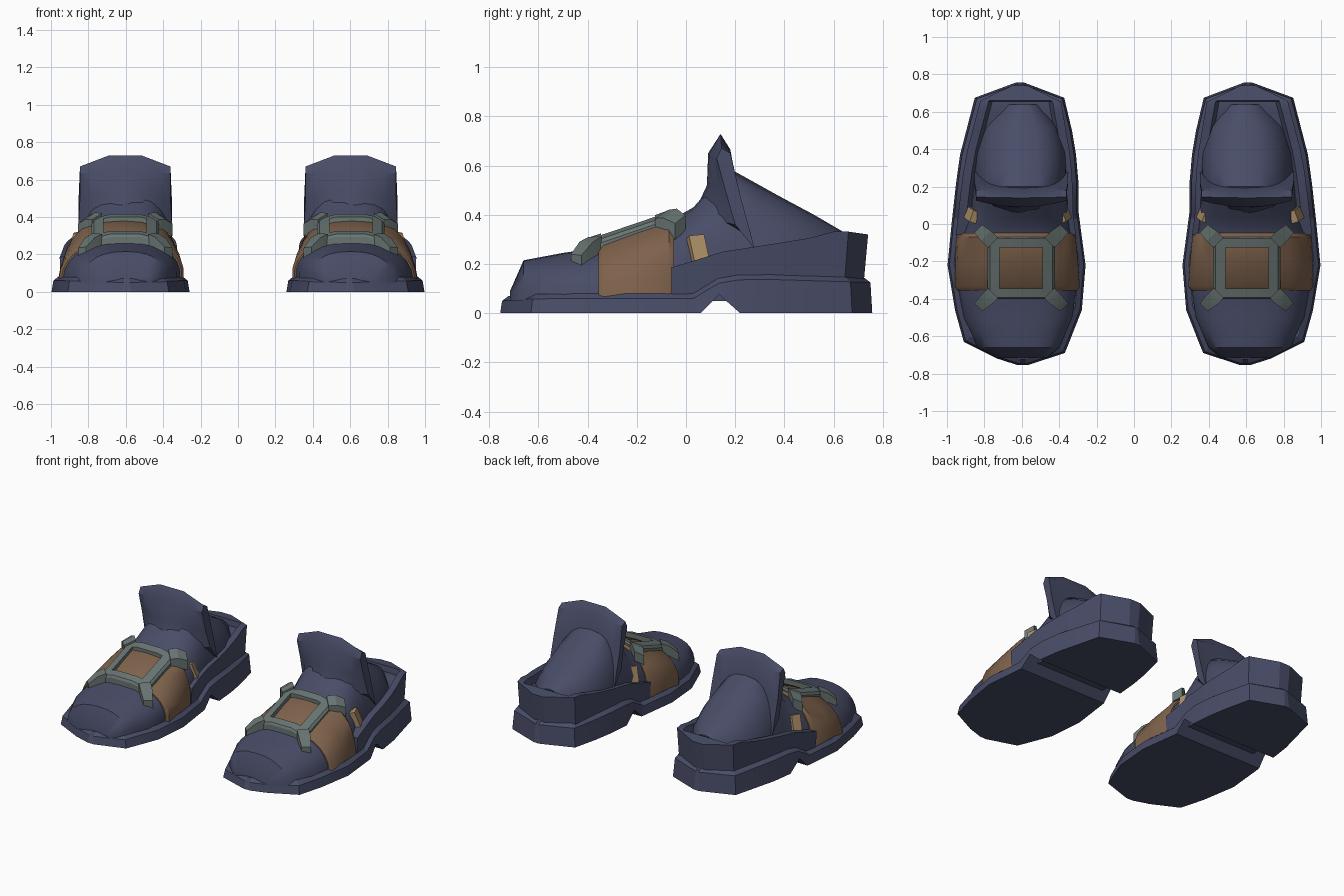
import bpy, bmesh, math
from mathutils import Matrix

if "Cube" in bpy.data.objects:
    bpy.data.objects.remove(bpy.data.objects["Cube"])


def material(name, rgb):
    m = bpy.data.materials.new(name)
    m.diffuse_color = (*rgb, 1)
    m.use_nodes = True
    m.node_tree.nodes["Principled BSDF"].inputs["Base Color"].default_value = m.diffuse_color
    return m


NAVY = material("navy", (0.065, 0.073, 0.135))
BROWN = material("brown leather", (0.21, 0.122, 0.072))
GREY = material("grey green metal", (0.14, 0.18, 0.17))
TAN = material("tan", (0.42, 0.28, 0.14))


def lerp(table, y, col=1):
    """Piecewise linear lookup in rows sorted by their first value."""
    if y <= table[0][0]:
        return table[0][col]
    for a, b in zip(table, table[1:]):
        if y <= b[0]:
            t = (y - a[0]) / (b[0] - a[0])
            return a[col] + t * (b[col] - a[col])
    return table[-1][col]


def finish(name, bm, mat, angle=30):
    """Make the object and mirror it into a pair."""
    bmesh.ops.recalc_face_normals(bm, faces=bm.faces)
    me = bpy.data.meshes.new(name)
    bm.to_mesh(me)
    bm.free()
    me.materials.append(mat)
    ob = bpy.data.objects.new(name, me)
    bpy.context.collection.objects.link(ob)
    bpy.ops.object.select_all(action='DESELECT')
    ob.select_set(True)
    bpy.context.view_layer.objects.active = ob
    bpy.ops.object.shade_smooth_by_angle(angle=math.radians(angle))
    ob.modifiers.new("pair", 'MIRROR').use_mirror_merge = False
    return ob


def loft(bm, rings, closed=False):
    rows = [[bm.verts.new(p) for p in r] for r in rings]
    n = len(rows[0])
    pairs = list(zip(rows, rows[1:]))
    if closed:
        pairs.append((rows[-1], rows[0]))
    for a, b in pairs:
        for i in range(n):
            j = (i + 1) % n
            bm.faces.new((a[i], a[j], b[j], b[i]))
    if not closed:
        bm.faces.new(rows[0])
        bm.faces.new(rows[-1])


# Footprint: outer and inner edge along the length
OUTER = [(-.755, .62), (-.72, .73), (-.63, .91), (-.45, .96), (-.2, 1.0), (.05, .97),
         (.23, .95), (.37, .93), (.68, .85), (.757, .63)]
INNER = [(-.755, .57), (-.69, .37), (-.47, .28), (-.25, .255), (.09, .30), (.2, .295),
         (.37, .31), (.67, .36), (.757, .59)]

# Sole with a notch in front of the heel
BOTTOM = [(.06, 0), (.135, .075), (.22, 0)]
TOP = [(-.755, .05), (-.6, .06), (.03, .06), (.14, .125), (.25, .14), (.757, .125)]
rings = []
for y in (-.755, -.72, -.69, -.63, -.46, -.22, .03, .06, .135, .22, .37, .5, .675, .757):
    l, r = lerp(INNER, y), lerp(OUTER, y)
    b, t = lerp(BOTTOM, y), lerp(TOP, y)
    e = min(.035, (r - l) * .2)
    rings.append([(l, y, b), (r, y, b), (r - .01, y * .99, t), (r - e, y * .955, t + .02),
                  (l + e, y * .955, t + .02), (l + .01, y * .99, t)])
bm = bmesh.new()
loft(bm, rings)
finish("sole", bm, NAVY, 20)

# Heel wrap with a raised rim around a shallow recess
RIM = [(-.06, .185), (.15, .25), (.28, .27), (.5, .305), (.62, .337), (.74, .32)]
rings = []
for y in (-.06, .05, .15, .28, .4, .5, .6, .655, .66, .74):
    l, r = lerp(INNER, y * 1.023) + .03, lerp(OUTER, y * 1.023) - .03
    if y > .7:
        l, r = .57, .65
    b, t = lerp(TOP, y) - .01, lerp(RIM, y)
    e = min(.045, (r - l) * .2)
    d = .04 if .1 < y < .657 else 0
    yb = y * .975
    rings.append([(l + .005, yb, b), (r - .005, yb, b), (r, y, t), (r - e, y, t),
                  (r - e - .02, y, t - d), (l + e + .02, y, t - d), (l + e, y, t), (l, y, t)])
bm = bmesh.new()
loft(bm, rings)
finish("heel_wrap", bm, NAVY, 20)

# Upper: rounded sections from toe box over instep to heel dome
BODY = [(-.715, .47, .73, .05, .09), (-.66, .40, .84, .05, .215), (-.5, .33, .915, .05, .245),
        (-.36, .31, .94, .05, .265), (-.05, .335, .93, .05, .385), (.03, .345, .90, .05, .43),
        (.10, .35, .88, .05, .51), (.2, .355, .87, .05, .575), (.38, .36, .86, .1, .475),
        (.52, .40, .82, .1, .40), (.64, .50, .72, .1, .33)]


def section(y, grow=0.0, steps=14):
    l, r, b, t = (lerp(BODY, y, c) for c in (1, 2, 3, 4))
    w, h, pts = (r - l) / 2 + grow, t - b + grow, []
    for i in range(steps + 1):
        a = math.pi * i / steps
        c, s = math.cos(a), max(math.sin(a), 0)
        x = math.copysign(abs(c) ** .8, c) * w
        z = s ** .8
        pts.append(((l + r) / 2 + x - .02 * z, y, b + h * z))
    return pts


bm = bmesh.new()
loft(bm, [section(y) for y in (-.715, -.66, -.58, -.5, -.36, -.2, -.05, .03, .10, .15, .2,
                               .29, .38, .45, .52, .58, .64)])
finish("upper", bm, NAVY, 45)

# Brown strap hugging the instep
bm = bmesh.new()
loft(bm, [section(y, g) for y, g in ((-.355, .008), (-.335, .022), (-.2, .024),
                                     (-.07, .022), (-.048, .008))])
finish("instep_strap", bm, BROWN, 35)

# Tall curved tongue, lofted across the width
MID = [(.03, .40), (.085, .52), (.09, .65), (.14, .728), (.18, .665), (.20, .52), (.25, .30)]
EDGE = [(.20, .36), (.16, .50), (.125, .63), (.145, .67), (.18, .65), (.22, .48), (.28, .26)]
rings = []
for u in (-1, -.75, -.37, 0, .37, .75, 1):
    k = max(0, (abs(u) - .37) / .63)
    ky = u * u
    ring = []
    for i, (m, e) in enumerate(zip(MID, EDGE)):
        flare = .242 if i in (1, 2, 3, 4) else .25
        ring.append((.603 + u * flare, m[0] + (e[0] - m[0]) * ky, m[1] + (e[1] - m[1]) * k))
    rings.append(ring)
bm = bmesh.new()
loft(bm, rings)
finish("tongue", bm, NAVY, 35)

# Buckle frame with four corner horns, draped over the strap
BX, BY = .603, -.235


def drape(u, v, dz=0.0):
    return (BX + u, BY + v, .368 + .34 * v - 1.0 * u * u + dz)


def frame_loop(w, h, m):
    return [(w, -h), (w, h), (m, h), (-m, h), (-w, h), (-w, -h), (-m, -h), (m, -h)]


bm = bmesh.new()
rings = []
for (ou, ov), (iu, iv) in zip(frame_loop(.18, .165, .08), frame_loop(.115, .11, .08)):
    rings.append([drape(ou, ov, -.07), drape(ou, ov, -.012), drape(ou * .93, ov * .95),
                  drape(iu, iv), drape(iu, iv, -.07)])
loft(bm, rings, closed=True)
for sx in (-1, 1):
    for sy in (-1, 1):
        ring = []
        for d, w, dz in ((.0, .038, .012), (.045, .038, .016), (.095, .03, -.005)):
            cu, cv = sx * (.15 + d * .85), sy * (.135 + d * .8)
            pu, pv = -sx * w * .7, sy * w * .7
            ring.append([drape(cu + pu, cv + pv, dz), drape(cu - pu, cv - pv, dz),
                         drape(cu - pu, cv - pv, dz - .065), drape(cu + pu, cv + pv, dz - .065)])
        loft(bm, ring)
finish("buckle", bm, GREY, 20)

# Small tan side loops
bm = bmesh.new()
for x, lean in ((.868, -.3), (.375, .3)):
    mat = (Matrix.Translation((x, .05, .247)) @ Matrix.Rotation(lean, 4, 'Y')
           @ Matrix.Rotation(.2, 4, 'X') @ Matrix.Rotation(-lean, 4, 'Z')
           @ Matrix.Diagonal((.045, .065, .135, 1)))
    bmesh.ops.create_cube(bm, size=1, matrix=mat)
finish("side_loops", bm, TAN, 20)
